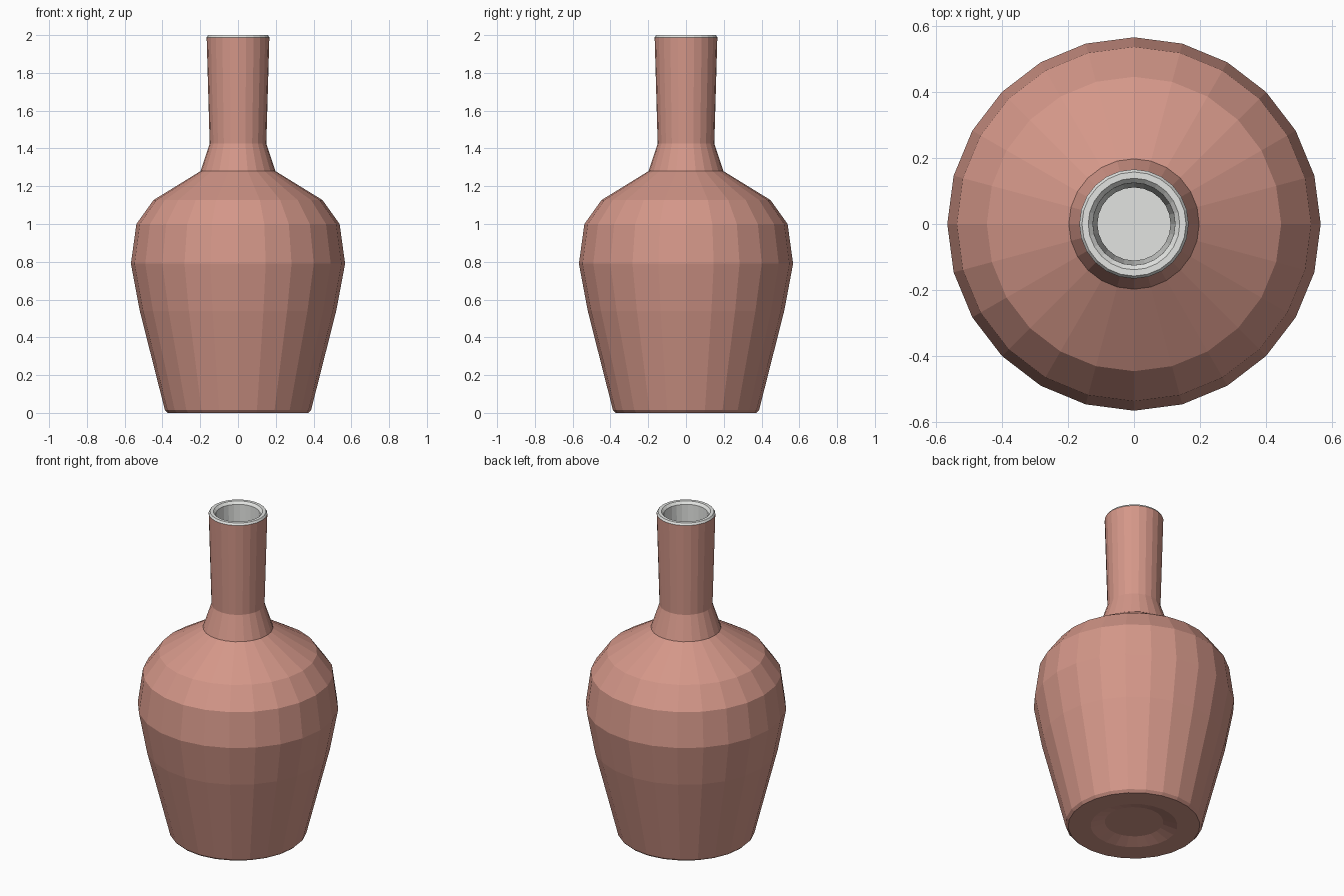
import bpy, bmesh, math

if "Cube" in bpy.data.objects:
    bpy.data.objects.remove(bpy.data.objects["Cube"])

SIDES = 24


def material(name, rgb):
    m = bpy.data.materials.new(name)
    m.diffuse_color = (*rgb, 1)
    m.use_nodes = True
    m.node_tree.nodes["Principled BSDF"].inputs["Base Color"].default_value = m.diffuse_color
    return m


terracotta = material("terracotta pink", (0.66, 0.31, 0.25))
glaze = material("pale grey glaze", (0.76, 0.77, 0.75))

# Profile (radius, height): underside recess, outer wall, neck
outer = [(0, 0.025), (0.165, 0.025), (0.245, 0.0), (0.372, 0.0), (0.387, 0.015),
         (0.52, 0.54), (0.567, 0.79), (0.538, 1.0), (0.447, 1.127),
         (0.198, 1.28), (0.15, 1.425), (0.166, 1.988)]
# Rim, inner neck, inner wall and floor
inner = [(0.158, 2.0), (0.139, 2.0), (0.125, 1.985), (0.111, 1.425), (0.16, 1.26),
         (0.41, 1.1), (0.5, 0.98), (0.53, 0.79), (0.48, 0.54), (0.355, 0.06), (0, 0.06)]
profile = outer + inner

# Revolve the profile into a closed hollow vase
bm = bmesh.new()
rings = []
for r, z in profile:
    n = SIDES if r > 0 else 1
    rings.append([bm.verts.new((r * math.cos(2 * math.pi * i / SIDES),
                                r * math.sin(2 * math.pi * i / SIDES), z))
                  for i in range(n)])
for k in range(len(rings) - 1):
    a, b = rings[k], rings[k + 1]
    for i in range(SIDES):
        j = (i + 1) % SIDES
        quad = [a[i % len(a)], a[j % len(a)], b[j % len(b)], b[i % len(b)]]
        face = bm.faces.new(list(dict.fromkeys(quad)))
        # Glaze on the rim and everything inside
        face.material_index = 1 if k >= len(outer) - 1 else 0
bmesh.ops.recalc_face_normals(bm, faces=bm.faces)

mesh = bpy.data.meshes.new("vase")
bm.to_mesh(mesh)
bm.free()
mesh.materials.append(terracotta)
mesh.materials.append(glaze)
vase = bpy.data.objects.new("vase", mesh)
bpy.context.collection.objects.link(vase)
